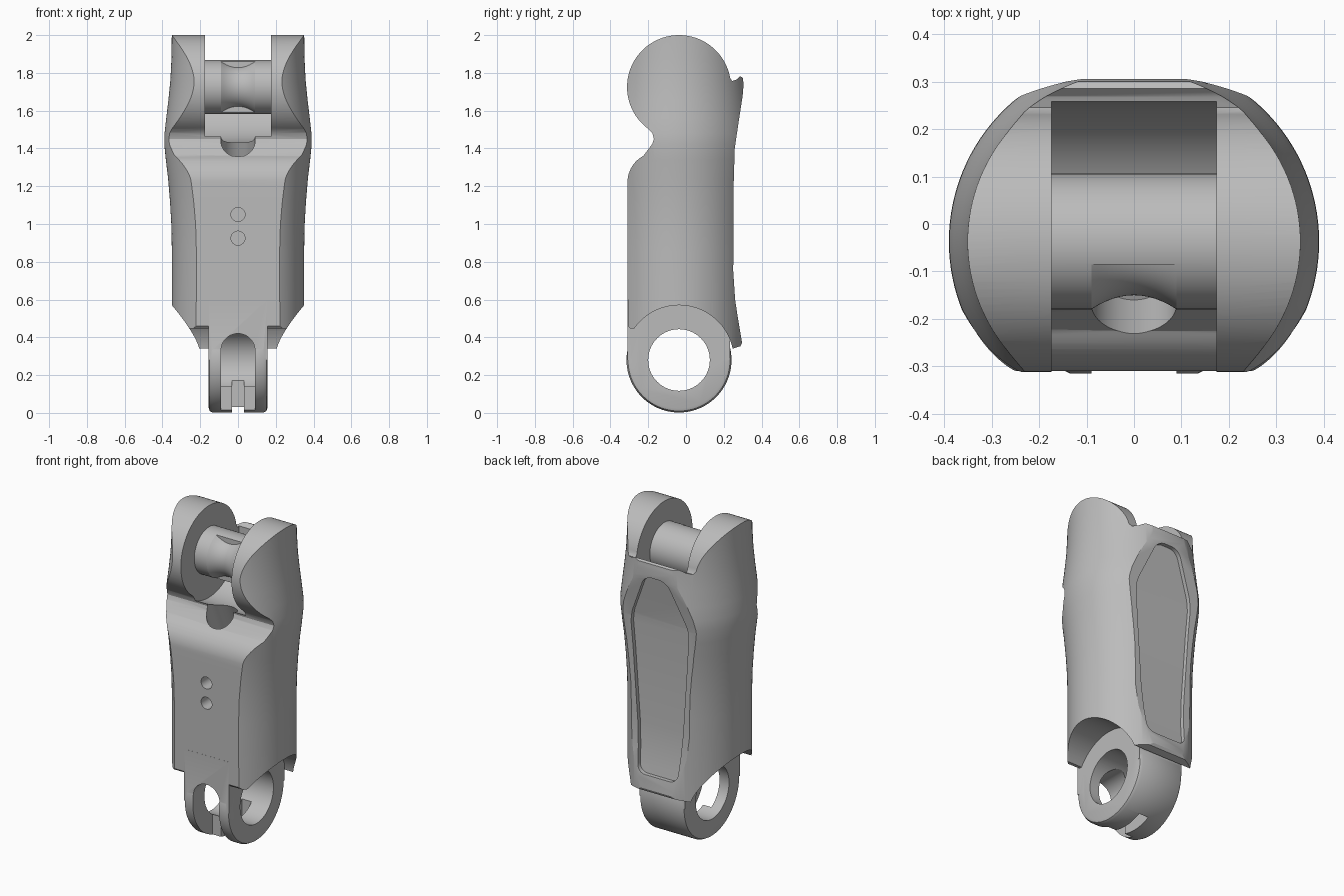
import bpy, bmesh, math
from mathutils import Vector, Matrix

cube = bpy.data.objects.get("Cube")
if cube:
    bpy.data.objects.remove(cube)

grey = bpy.data.materials.new("plain grey")
grey.use_nodes = True
grey.diffuse_color = (0.5, 0.5, 0.5, 1)
grey.node_tree.nodes["Principled BSDF"].inputs["Base Color"].default_value = grey.diffuse_color

AXIS_Y = -0.037          # shared y of both joint axes
TOP_Z, LOW_Z = 1.725, 0.28


def make(name, bm):
    bmesh.ops.recalc_face_normals(bm, faces=bm.faces)
    mesh = bpy.data.meshes.new(name)
    bm.to_mesh(mesh)
    bm.free()
    mesh.materials.append(grey)
    ob = bpy.data.objects.new(name, mesh)
    bpy.context.collection.objects.link(ob)
    return ob


def prism(name, points, a, b, axis="x", round_by=0):
    """Extrude a (y, z) outline along x, or an (x, z) outline along y."""
    bm = bmesh.new()
    place = (lambda p: (a, p[0], p[1])) if axis == "x" else (lambda p: (p[0], a, p[1]))
    face = bm.faces.new([bm.verts.new(place(p)) for p in points])
    out = bmesh.ops.extrude_face_region(bm, geom=[face])
    step = (b - a, 0, 0) if axis == "x" else (0, b - a, 0)
    bmesh.ops.translate(bm, vec=step, verts=[g for g in out["geom"] if isinstance(g, bmesh.types.BMVert)])
    if round_by:
        k = 0 if axis == "x" else 1
        edges = [e for e in bm.edges if abs(e.verts[0].co[k] - e.verts[1].co[k]) > 1e-4]
        bmesh.ops.bevel(bm, geom=edges, offset=round_by, segments=6, profile=0.5, affect="EDGES")
    return make(name, bm)


def box(name, x, y, z):
    return prism(name, [(y[0], z[0]), (y[1], z[0]), (y[1], z[1]), (y[0], z[1])], *x)


def lathe(name, profile, centre, direction, steps=96):
    """Closed solid of revolution from (radius, height) pairs."""
    bm = bmesh.new()
    rings = []
    for r, h in profile:
        rings.append([bm.verts.new((r * math.cos(t), r * math.sin(t), h))
                      for t in (2 * math.pi * i / steps for i in range(steps))])
    for low, high in zip(rings, rings[1:]):
        for i in range(steps):
            j = (i + 1) % steps
            bm.faces.new((low[i], low[j], high[j], high[i]))
    bm.faces.new(rings[0])
    bm.faces.new(rings[-1])
    turn = Vector((0, 0, 1)).rotation_difference(Vector(direction)).to_matrix().to_4x4()
    bm.transform(Matrix.Translation(centre) @ turn)
    return make(name, bm)


def rod(name, r, half, centre, direction=(1, 0, 0)):
    return lathe(name, [(r, -half), (r, half)], centre, direction)


def combine(ob, tool, operation="DIFFERENCE"):
    mod = ob.modifiers.new("cut", "BOOLEAN")
    mod.operation, mod.object, mod.solver = operation, tool, "EXACT"
    bpy.context.view_layer.objects.active = ob
    bpy.ops.object.modifier_apply(modifier=mod.name)
    bpy.data.objects.remove(tool)


def arc(cy, cz, r, start, end, n):
    angles = [math.radians(start + (end - start) * i / n) for i in range(n + 1)]
    return [(cy + r * math.cos(t), cz + r * math.sin(t)) for t in angles]


# Side outline: seat arc, front wall, shoulder, notch, round head, back lip
outline = (arc(AXIS_Y, LOW_Z, 0.29, 12, 145, 40)
           + [(-0.295, 0.447), (-0.308, 0.46), (-0.31, 1.2)]
           + arc(-0.15, 1.22, 0.16, 175, 118, 10)
           + [(-0.2, 1.395), (-0.178, 1.425), (-0.17, 1.45), (-0.178, 1.48)]
           + arc(AXIS_Y, TOP_Z, 0.275, 234, 10, 64)
           + [(0.245, 1.757), (0.268, 1.765), (0.285, 1.782), (0.3, 1.775), (0.305, 1.74),
              (0.3, 1.68), (0.28, 1.55), (0.258, 1.4), (0.252, 1.2), (0.25, 0.75),
              (0.26, 0.6), (0.275, 0.5), (0.297, 0.37), (0.288, 0.353)])

# Body: round column with a swelling waist, trimmed to the side outline
body = lathe("finger_body",
             [(0.35, 0.2), (0.35, 0.85), (0.353, 1), (0.36, 1.12), (0.37, 1.24), (0.382, 1.34),
              (0.39, 1.42), (0.389, 1.48), (0.38, 1.56), (0.368, 1.66), (0.358, 1.76),
              (0.352, 1.88), (0.35, 2.05)], (0, AXIS_Y, 0), (0, 0, 1), 128)
combine(body, prism("outline_tool", outline, -0.6, 0.6), "INTERSECT")

# Slot between the two upper lugs
slot = arc(AXIS_Y, TOP_Z, 0.295, 180, 360, 48) + [(0.258, 2.2), (-0.5, 2.2), (-0.5, TOP_Z)]
combine(body, prism("slot_tool", slot, -0.174, 0.174))

# Recessed back panel that follows the back surface
panel = [(-0.075, 1.69), (0.075, 1.69), (0.2, 1.4), (0.135, 0.45), (-0.135, 0.45), (-0.2, 1.4)]
recess = prism("recess_tool", panel, 0.1, 0.5, "y", 0.05)
combine(recess, prism("floor_tool", [(y - 0.025, z) for y, z in outline], -0.6, 0.6))
combine(body, recess)

# Channel hole in the shoulder and two small front holes
combine(body, rod("channel_tool", 0.09, 0.2, (0, -0.16, 1.42), (0, 0.45, -1)))
for z in (1.05, 0.925):
    combine(body, rod("hole_tool", 0.037, 0.15, (0, -0.3, z), (0, 1, 0)))

# Lower lug: rounded ring with a stem reaching into the body
lug = lathe("lower_lug", [(0.255, -0.155), (0.27, -0.15), (0.278, -0.135),
                          (0.278, 0.135), (0.27, 0.15), (0.255, 0.155)],
            (0, AXIS_Y, LOW_Z), (1, 0, 0))
combine(lug, box("stem_tool", (-0.155, 0.155), (-0.309, 0.232), (LOW_Z, 0.6)), "UNION")
combine(lug, rod("bore_tool", 0.163, 0.4, (0, AXIS_Y, LOW_Z)))
arch = [(-0.09, -0.1)] + arc(0, 0.33, 0.09, 180, 0, 24) + [(0.09, -0.1)]
combine(lug, prism("arch_tool", arch, -0.5, -0.12, "y"))
combine(lug, box("slit_tool", (-0.033, 0.033), (-0.3, 0.085), (-0.1, 0.2)))

# Hinge pin with a waisted groove on its front
pin = rod("hinge_pin", 0.143, 0.18, (0, AXIS_Y, TOP_Z))
combine(pin, box("groove_tool", (-0.09, 0.09), (-0.4, -0.085), (1.4, 2)))
waist = [(0.113 + 0.03 * (abs(i) / 6) ** 2, 0.09 * i / 6) for i in range(-6, 7)]
spool = lathe("pin_waist", waist, (0, AXIS_Y, TOP_Z), (1, 0, 0))

# Smooth curved faces, keep edges crisp
for ob in (body, lug, pin, spool):
    bpy.ops.object.select_all(action="DESELECT")
    ob.select_set(True)
    bpy.context.view_layer.objects.active = ob
    bpy.ops.object.shade_smooth_by_angle(angle=math.radians(30))
